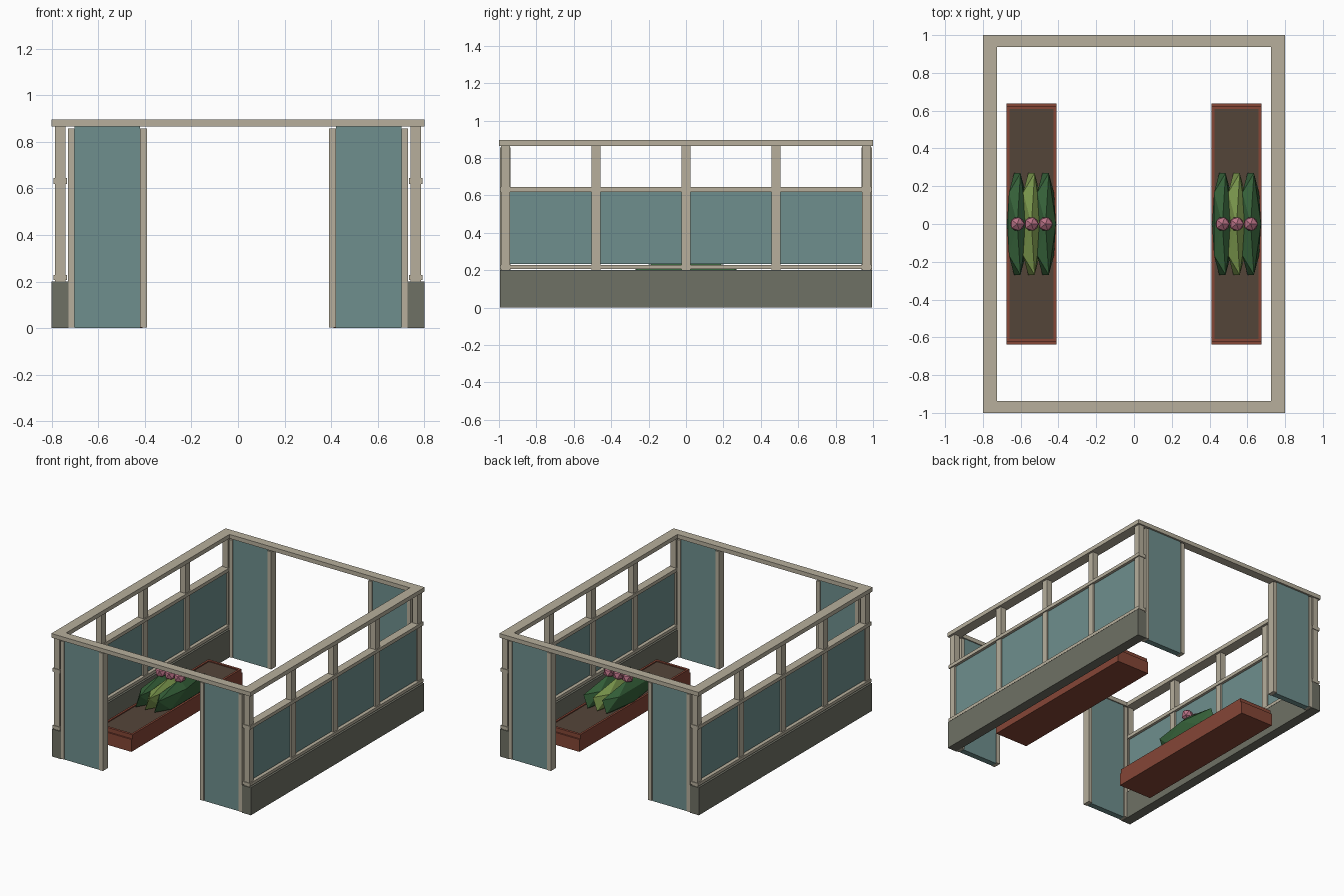
import bpy

if "Cube" in bpy.data.objects:
    bpy.data.objects.remove(bpy.data.objects["Cube"], do_unlink=True)


def make_material(name, srgb):
    """Flat material from 0-255 display values, stored as linear."""
    lin = [((c / 255 + 0.055) / 1.055) ** 2.4 for c in srgb]
    mat = bpy.data.materials.new(name)
    mat.use_nodes = True
    mat.diffuse_color = (*lin, 1)
    bsdf = mat.node_tree.nodes["Principled BSDF"]
    bsdf.inputs["Base Color"].default_value = (*lin, 1)
    bsdf.inputs["Roughness"].default_value = 0.8
    return mat


CREAM = make_material("cream frame", (183, 175, 156))
GLASS = make_material("teal panel", (110, 143, 141))
STONE = make_material("grey stone", (111, 113, 101))
BRICK = make_material("red brown wood", (133, 70, 54))
SOIL = make_material("dark soil", (84, 69, 57))
DARK_GREEN = make_material("dark green", (54, 98, 58))
LIGHT_GREEN = make_material("light green", (122, 150, 76))
PINK = make_material("pink", (186, 114, 134))


def box(name, mat, x, y, z):
    """Box from (min, max) ranges on each axis."""
    bpy.ops.mesh.primitive_cube_add(size=1, location=[sum(r) / 2 for r in (x, y, z)])
    ob = bpy.context.object
    ob.name = name
    ob.scale = [abs(r[1] - r[0]) for r in (x, y, z)]
    bpy.ops.object.transform_apply(location=False, rotation=False)
    ob.data.materials.append(mat)
    return ob


def ball(name, mat, loc, scale):
    """Faceted twenty-sided ball."""
    bpy.ops.mesh.primitive_ico_sphere_add(subdivisions=1, radius=1, location=loc)
    ob = bpy.context.object
    ob.name = name
    ob.scale = scale
    bpy.ops.object.transform_apply(location=False, rotation=False)
    ob.data.materials.append(mat)


def around(c, half):
    return (c - half, c + half)


def span(s, a, b):
    return tuple(sorted((s * a, s * b)))


POSTS = (-0.966, -0.482, 0, 0.482, 0.966)
TOP = (0.865, 0.895)

for s, side in ((1, "left"), (-1, "right")):
    # Side wall: base, rails, posts, panels and top beam
    box(side + "_base", STONE, span(s, 0.727, 0.8), (-0.995, 0.995), (0, 0.2))
    box(side + "_top_beam", CREAM, span(s, 0.725, 0.8), (-1, 1), TOP)
    for name, z in (("lower_rail", (0.207, 0.229)), ("upper_rail", (0.619, 0.644))):
        box(f"{side}_{name}", CREAM, span(s, 0.734, 0.793), (-0.995, 0.995), z)
    for y in POSTS:
        box(side + "_post", CREAM, span(s, 0.741, 0.785), around(y, 0.024), (0.2, 0.866))
    for a, b in zip(POSTS, POSTS[1:]):
        box(side + "_wall_panel", GLASS, around(s * 0.763, 0.01),
            (a + 0.024, b - 0.024), (0.234, 0.62))

    # End beams and end panels with their uprights
    end = "back" if s > 0 else "front"
    box(end + "_top_beam", CREAM, (-0.725, 0.725), span(s, 0.937, 1), TOP)
    for t, half in ((1, "left"), (-1, "right")):
        name = f"{end}_{half}"
        box(name + "_end_panel", GLASS, span(t, 0.42, 0.702), around(s * 0.966, 0.021), (0, 0.865))
        for inner, outer in ((0.39, 0.42), (0.702, 0.729)):
            box(name + "_upright", CREAM, span(t, inner, outer), around(s * 0.966, 0.028), (0.003, 0.857))

    # Planter trough with rim and soil
    cx = s * 0.543
    box(side + "_planter", BRICK, around(cx, 0.132), (-0.637, 0.637), (0, 0.09))
    for e in (1, -1):
        box(side + "_planter_rim_side", BRICK, span(e, 0.117, 0.132), (-0.626, 0.626),
            (0.09, 0.12)).location.x += cx
        box(side + "_planter_rim_end", BRICK, around(cx, 0.117), span(e, 0.608, 0.626), (0.09, 0.12))
    box(side + "_planter_soil", SOIL, around(cx, 0.117), (-0.608, 0.608), (0.09, 0.113))

    # Three shrubs, each with a flower
    for i in (-1, 0, 1):
        x = cx + i * 0.075
        ball(side + "_shrub", DARK_GREEN if i else LIGHT_GREEN, (x, 0, 0.17), (0.061, 0.317, 0.1))
        ball(side + "_flower", PINK, (x, 0, 0.285), (0.042, 0.042, 0.042))
